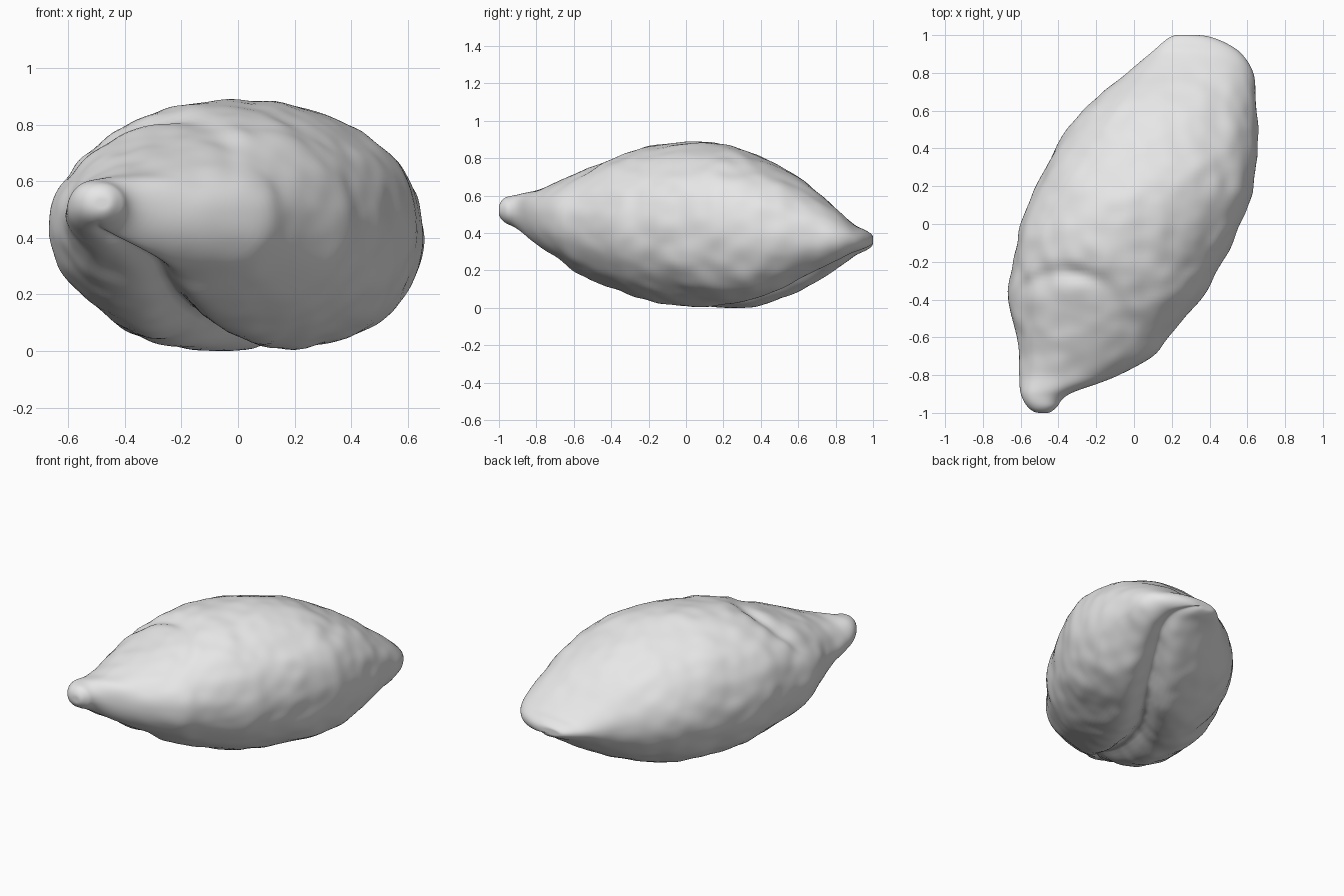
import bpy
import bmesh
import math
from mathutils import Vector, noise

cube = bpy.data.objects.get("Cube")
if cube:
    bpy.data.objects.remove(cube, do_unlink=True)

RINGS, SIDES = 130, 144

# Outline of the grain along its length: y, x min, x max, z min, z max
OUTLINE = [
    (-1.0, -.50, -.46, .52, .55),
    (-.97, -.56, -.41, .47, .60),
    (-.9, -.60, -.34, .43, .62),
    (-.8, -.61, -.08, .35, .645),
    (-.7, -.61, .10, .28, .69),
    (-.6, -.62, .18, .20, .74),
    (-.4, -.66, .35, .10, .82),
    (-.2, -.64, .47, .03, .875),
    (0, -.60, .57, 0, .90),
    (.2, -.51, .63, -.01, .885),
    (.4, -.41, .655, .02, .82),
    (.6, -.27, .65, .10, .71),
    (.8, -.04, .63, .22, .55),
    (.9, .08, .57, .29, .46),
    (.96, .15, .48, .32, .43),
    (1.0, .23, .33, .36, .39),
]
# Measuring along an arc keeps the two ends round
ARC = [math.acos(-row[0]) for row in OUTLINE]


def smoothstep(low, high, value):
    t = min(max((value - low) / (high - low), 0), 1)
    return t * t * (3 - 2 * t)


def slope(index, column):
    before = max(index - 1, 0)
    after = min(index + 1, len(ARC) - 1)
    rise = OUTLINE[after][column] - OUTLINE[before][column]
    return rise / (ARC[after] - ARC[before])


def outline_at(angle):
    """Smooth cubic interpolation of the four outline edges."""
    i = 0
    while i < len(ARC) - 2 and ARC[i + 1] < angle:
        i += 1
    span = ARC[i + 1] - ARC[i]
    t = (angle - ARC[i]) / span
    ease = t * t * (3 - 2 * t)
    edges = []
    for column in range(1, 5):
        start, end = OUTLINE[i][column], OUTLINE[i + 1][column]
        edges.append(start * (1 - ease) + end * ease
                     + span * t * (1 - t) ** 2 * slope(i, column)
                     - span * t * t * (1 - t) * slope(i + 1, column))
    return edges


def rounded(value, power=.95):
    return math.copysign(abs(value) ** power, value)


def grain_point(angle, turn):
    """One surface point, with groove, germ hollow and wrinkles."""
    left, right, low, high = outline_at(angle)
    y = -math.cos(angle)
    half_width, half_height = (right - left) / 2, (high - low) / 2
    across, up = rounded(math.cos(turn)), rounded(math.sin(turn))
    x = (left + right) / 2 + half_width * across
    z = (low + high) / 2 + half_height * up
    ends = math.sin(angle)

    # Lengthwise groove on the underside, drifting sideways to the rear
    if up < 0:
        middle = -.09 + .55 * smoothstep(-.2, 1, y)
        distance = abs(across - middle) / .17
        depth = .3 * half_height * math.exp(-distance ** 1.5)
        z += depth * smoothstep(0, .5, -up) * smoothstep(-1, -.8, y)

    # Shallow germ hollow with a curved rim on the upper front
    if up > 0:
        reach = math.hypot((x + .36) / .36, (y + .58) / .34)
        inside = 1 - smoothstep(.7, 1.15, reach)
        rim = math.exp(-((reach - .95) / .13) ** 2)
        fade = smoothstep(-.85, -.5, y) * smoothstep(0, .6, up)
        side = 1 - smoothstep(-.35, .05, x)
        z -= (.015 * inside + .025 * rim * (.2 + .8 * side)) * fade

    # Irregular wrinkled skin
    place = Vector((x, y, z))
    outward = Vector((across / half_width, 0, up / half_height)).normalized()
    bumps = .013 * noise.noise(place * 4) + .009 * noise.noise(place * 10)
    return place + outward * bumps * ends


# Grain body lofted from rings
bm = bmesh.new()
rings = []
for r in range(RINGS + 1):
    angle = math.pi * r / RINGS
    rings.append([bm.verts.new(grain_point(angle, math.tau * s / SIDES))
                  for s in range(SIDES)])
for first, second in zip(rings, rings[1:]):
    for s in range(SIDES):
        n = (s + 1) % SIDES
        bm.faces.new((first[s], first[n], second[n], second[s]))

# Close both tips
for ring in (rings[0], rings[-1]):
    centre = bm.verts.new(sum((v.co for v in ring), Vector()) / SIDES)
    for s in range(SIDES):
        bm.faces.new((ring[s], ring[(s + 1) % SIDES], centre))
bmesh.ops.recalc_face_normals(bm, faces=bm.faces)

# Rest the grain on the ground
floor = min(v.co.z for v in bm.verts)
bmesh.ops.translate(bm, verts=bm.verts, vec=(0, 0, -floor))

mesh = bpy.data.meshes.new("grain_body")
bm.to_mesh(mesh)
bm.free()
grain = bpy.data.objects.new("grain_body", mesh)
bpy.context.collection.objects.link(grain)

# Plain grey skin
skin = bpy.data.materials.new("light_grey")
skin.use_nodes = True
colour = (.8, .8, .8, 1)
skin.diffuse_color = colour
for node in skin.node_tree.nodes:
    if node.type == "BSDF_PRINCIPLED":
        node.inputs["Base Color"].default_value = colour
mesh.materials.append(skin)

for polygon in mesh.polygons:
    polygon.use_smooth = True
